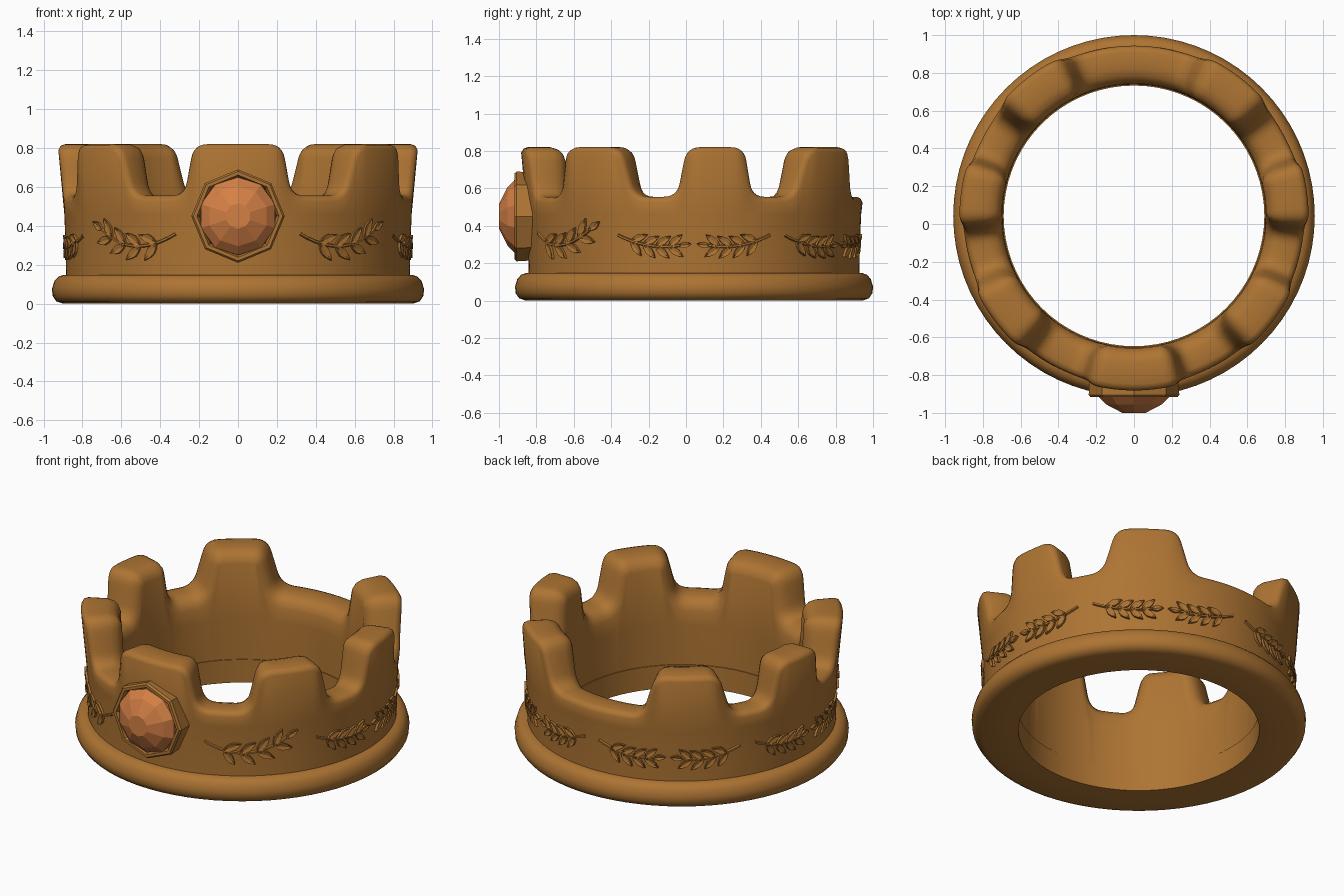
import bpy, bmesh
from math import pi, sin, cos, radians, degrees, ceil, hypot
from mathutils import Vector

if "Cube" in bpy.data.objects:
    bpy.data.objects.remove(bpy.data.objects["Cube"])

CY = 0.043          # centre of the ring in y
VALLEY, TOP = 0.555, 0.82


def material(name, rgb, rough):
    m = bpy.data.materials.new(name)
    m.use_nodes = True
    m.diffuse_color = (*rgb, 1)
    bsdf = m.node_tree.nodes["Principled BSDF"]
    bsdf.inputs["Base Color"].default_value = (*rgb, 1)
    bsdf.inputs["Roughness"].default_value = rough
    return m


gold = material("antique gold", (0.42, 0.175, 0.033), 0.5)
coral = material("coral gem", (0.66, 0.215, 0.06), 0.4)


def finish(name, bm, mat, smooth=None):
    bmesh.ops.recalc_face_normals(bm, faces=bm.faces)
    me = bpy.data.meshes.new(name)
    bm.to_mesh(me)
    bm.free()
    me.materials.append(mat)
    ob = bpy.data.objects.new(name, me)
    bpy.context.collection.objects.link(ob)
    if smooth:
        bpy.context.view_layer.objects.active = ob
        ob.select_set(True)
        bpy.ops.object.shade_smooth_by_angle(angle=radians(smooth))
        ob.select_set(False)
    return ob


def skin(bm, columns, closed_section, cap=False):
    """Join a closed ring of columns of points with quads."""
    cols = [[bm.verts.new(p) for p in c] for c in columns]
    n, m = len(cols), len(cols[0])
    for i in range(n):
        a, b = cols[i], cols[(i + 1) % n]
        for j in range(m if closed_section else m - 1):
            k = (j + 1) % m
            bm.faces.new((a[j], b[j], b[k], a[k]))
    if cap:
        bm.faces.new([c[-1] for c in cols])


def ring_point(angle, r, z):
    return Vector((r * cos(angle), CY + r * sin(angle), z))


def outer(z):
    """Outer wall radius, flaring gently upward."""
    return 0.884 + 0.02 * (z - 0.15) + 0.07 * max(0, z - 0.4) ** 1.1


# Base rim
rim = [(0.69, 0.005), (0.90, 0.0), (0.935, 0.012), (0.954, 0.04), (0.957, 0.075),
       (0.945, 0.115), (0.925, 0.138), (0.90, 0.147), (0.86, 0.15), (0.69, 0.15)]
bm = bmesh.new()
skin(bm, [[ring_point(2 * pi * i / 72, r, z) for r, z in rim] for i in range(72)], True)
finish("base_rim", bm, gold, 40)

# Battlement outline: (centre, half width at top, half width at foot) in degrees
side = [(37, 11.5, 16), (-7.5, 10, 13.5), (-53, 11.5, 17)]
merlons = [(-90, 14.8, 18.5)]
merlons += [(-c, t, f) for c, t, f in side]
merlons += [(180 + c, t, f) for c, t, f in reversed(side)]
corners = []
for c, t, f in merlons:
    corners += [(c - f, VALLEY), (c - t, TOP), (c + t, TOP), (c + f, VALLEY)]
corners = [Vector((radians(a) * 0.9, z)) for a, z in corners]
lap = Vector((2 * pi * 0.9, 0))

outline = []
for i, p in enumerate(corners):
    prev = corners[i - 1] - (lap if i == 0 else lap * 0)
    nxt = corners[i + 1] if i + 1 < len(corners) else corners[0] + lap
    cut = 0.075
    a = p + (prev - p).normalized() * min(cut, (prev - p).length * 0.45)
    b = p + (nxt - p).normalized() * min(cut, (nxt - p).length * 0.45)
    for k in range(7):
        t = k / 6
        outline.append(a * (1 - t) ** 2 + p * 2 * t * (1 - t) + b * t * t)

# Fill the straight runs with extra columns
dense = []
for i, p in enumerate(outline):
    q = outline[i + 1] if i + 1 < len(outline) else outline[0] + lap
    steps = max(1, ceil((q - p).length / 0.06))
    dense += [p.lerp(q, k / steps) for k in range(steps)]

# Crown wall: each column is a section whose upper edges are rounded
columns = []
count = len(dense)
for i, p in enumerate(dense):
    q0 = dense[i - 1] - (lap if i == 0 else lap * 0)
    q1 = dense[i + 1] if i + 1 < count else dense[0] + lap
    d = (q1 - q0).normalized()
    normal = Vector((-d.y, d.x))
    ang = p.x / 0.9
    col = [ring_point(ang, 0.695, 0.01), ring_point(ang, 0.695, 0.40)]
    R = outer(p.y)
    for r, drop in [(0.70, 0.07), (0.715, 0.035), (0.74, 0.012), (0.78, 0),
                    (R - 0.035, 0), (R - 0.012, 0.008), (R, 0.03)]:
        s = p - normal * drop
        col.append(ring_point(s.x / 0.9, r, s.y))
    for z in (0.46, 0.30, 0.15, 0.01):
        col.append(ring_point(ang, outer(max(z, 0.15)), z))
    columns.append(col)
bm = bmesh.new()
skin(bm, columns, True)
finish("crown_wall", bm, gold, 45)


# Gem and octagonal setting, turned about the y axis
def turned(name, profile, n, start, mat, closed, cap):
    bm = bmesh.new()
    cols = []
    for i in range(n):
        a = start + 2 * pi * i / n
        cols.append([Vector((r * cos(a), y, 0.45 + r * sin(a))) for r, y in profile])
    skin(bm, cols, closed, cap)
    return finish(name, bm, mat)


turned("gem_setting", [(0.19, -0.82), (0.235, -0.82), (0.24, -0.905), (0.23, -0.917),
                       (0.212, -0.917), (0.20, -0.895)], 8, pi / 2, gold, True, False)
turned("gem", [(0.205, -0.86), (0.20, -0.912), (0.155, -0.955), (0.065, -1.0)],
       10, pi / 10, coral, False, True)


# Laurel sprays in low relief: stem path and leaves wrapped onto the wall
def on_wall(u, z, lift):
    return ring_point(u / 0.89, outer(z) + lift, z)


def add_leaf(bm, base, direction, length, width):
    d = direction.normalized()
    n = Vector((-d.y, d.x))
    shape = [(0, 0), (0.25, 0.7), (0.5, 1), (0.75, 0.65), (1, 0)]
    for s in (1, -1):
        for (t0, w0), (t1, w1) in zip(shape, shape[1:]):
            spine = [base + d * length * t for t in (t0, t1)]
            edge = [base + d * length * t + n * s * width * w
                    for t, w in ((t0, w0), (t1, w1))]
            top = [bm.verts.new(on_wall(v.x, v.y, h)) for v, h in
                   ((spine[0], 0.009), (spine[1], 0.009), (edge[1], 0.014), (edge[0], 0.014))]
            low = [bm.verts.new(on_wall(v.x, v.y, -0.006)) for v in (edge[1], edge[0])]
            bm.faces.new(top)
            bm.faces.new((top[3], top[2], low[0], low[1]))


def spray(name, start, end, z0, sag, z1, leaf):
    """Stem from start to end (degrees) with paired leaves and a tip leaf."""
    bm = bmesh.new()
    p0, p2 = Vector((radians(start) * 0.89, z0)), Vector((radians(end) * 0.89, z1))
    p1 = Vector(((p0.x + p2.x) / 2, sag))
    at = lambda t: p0 * (1 - t) ** 2 + p1 * 2 * t * (1 - t) + p2 * t * t
    pts = [at(i / 12) for i in range(13)]
    for a, b in zip(pts, pts[1:]):
        n = Vector((a.y - b.y, b.x - a.x)).normalized() * 0.005
        hi = [bm.verts.new(on_wall(v.x, v.y, 0.012)) for v in (a - n, b - n, b + n, a + n)]
        lo = [bm.verts.new(on_wall(v.x, v.y, -0.006)) for v in (a - n * 2, b - n * 2, b + n * 2, a + n * 2)]
        bm.faces.new(hi)
        bm.faces.new((lo[0], lo[1], hi[1], hi[0]))
        bm.faces.new((hi[3], hi[2], lo[2], lo[3]))
    for k in range(4):
        t = 0.22 + 0.2 * k
        d = (at(t + 0.05) - at(t)).normalized()
        for s in (1, -1):
            turn = Vector((d.x - s * d.y * 0.75, d.y + s * d.x * 0.75))
            add_leaf(bm, at(t), turn, leaf, leaf * 0.2)
    add_leaf(bm, at(0.97), at(1) - at(0.93), leaf * 0.75, leaf * 0.17)
    finish(name, bm, gold, 25)


for label, flip in (("left", 1), ("right", -1)):
    turn = (lambda a: a) if flip == 1 else (lambda a: 180 - a)
    spray(f"front_laurel_{label}", turn(-69), turn(-38), 0.36, 0.22, 0.385, 0.115)
    for part, c in (("side", 0), ("back", 60)):
        for end, s in (("fore", -1), ("aft", 1)):
            spray(f"{part}_laurel_{end}_{label}", turn(c + s * 27), turn(c + s * 5),
                  0.35, 0.27, 0.295, 0.10)
